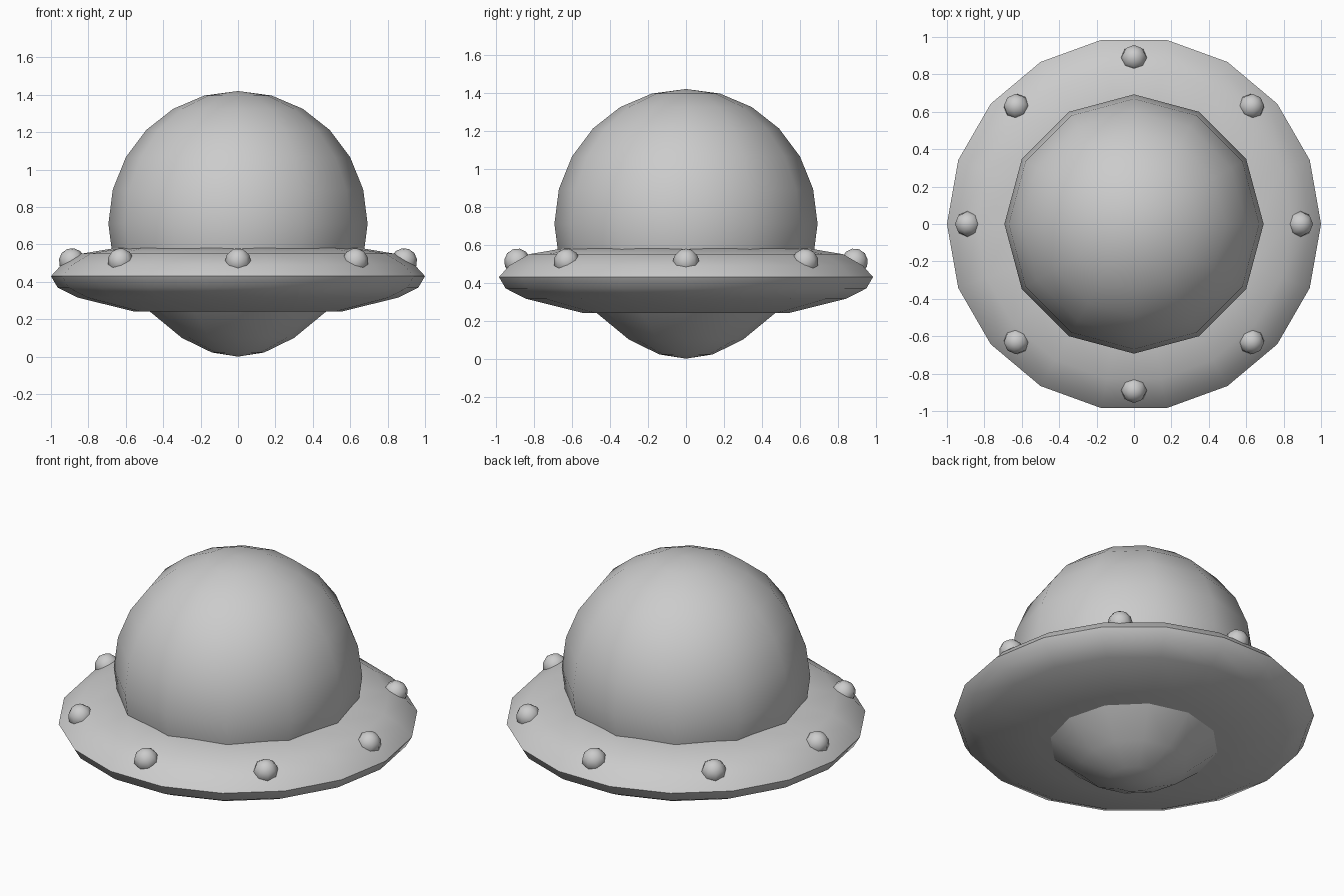
import bpy, bmesh, math
from mathutils import Matrix

if "Cube" in bpy.data.objects:
    bpy.data.objects.remove(bpy.data.objects["Cube"])


def finish(bm, name, angle=50):
    bmesh.ops.recalc_face_normals(bm, faces=bm.faces)
    mesh = bpy.data.meshes.new(name)
    bm.to_mesh(mesh)
    bm.free()
    obj = bpy.data.objects.new(name, mesh)
    bpy.context.collection.objects.link(obj)
    bpy.ops.object.select_all(action='DESELECT')
    obj.select_set(True)
    bpy.context.view_layer.objects.active = obj
    bpy.ops.object.shade_smooth_by_angle(angle=math.radians(angle))
    return obj


def lathe(name, profile, sides):
    """Turn (radius, z) points around z; radius 0 makes a pole."""
    bm = bmesh.new()
    rings = []
    for r, z in profile:
        n = 1 if r == 0 else sides
        rings.append([bm.verts.new((r * math.cos(math.tau * i / sides),
                                    r * math.sin(math.tau * i / sides), z))
                      for i in range(n)])
    for a, b in zip(rings, rings[1:]):
        for i in range(sides):
            j = (i + 1) % sides
            quad = [a[i % len(a)], a[j % len(a)], b[j % len(b)], b[i % len(b)]]
            bm.faces.new(list(dict.fromkeys(quad)))
    return finish(bm, name)


# Twelve-sided dome continuing down into the rounded belly
dome = [(0, 1.42)]
for k in range(1, 8):
    t = math.radians(15 * k)
    dome.append((0.693 * math.sin(t), 0.71 + 0.71 * math.cos(t)))
dome += [(0.60, 0.36), (0.47, 0.24), (0.30, 0.10), (0.14, 0.022), (0, 0)]
lathe("dome_and_belly", dome, 12)

# Eighteen-sided saucer rim
lathe("saucer_rim", [(0, 0.59), (0.66, 0.58), (0.84, 0.55), (0.945, 0.49), (1.0, 0.43),
                     (0.965, 0.37), (0.855, 0.315), (0.55, 0.24), (0, 0.24)], 18)

# Ring of eight small lamps, tilted with the rim
for k in range(8):
    bm = bmesh.new()
    place = (Matrix.Rotation(math.tau * k / 8, 4, 'Z')
             @ Matrix.Translation((0.888, 0, 0.51))
             @ Matrix.Rotation(math.radians(20), 4, 'Y'))
    bmesh.ops.create_uvsphere(bm, u_segments=8, v_segments=6, radius=0.07, matrix=place)
    finish(bm, f"rim_lamp_{k + 1}", 60)
